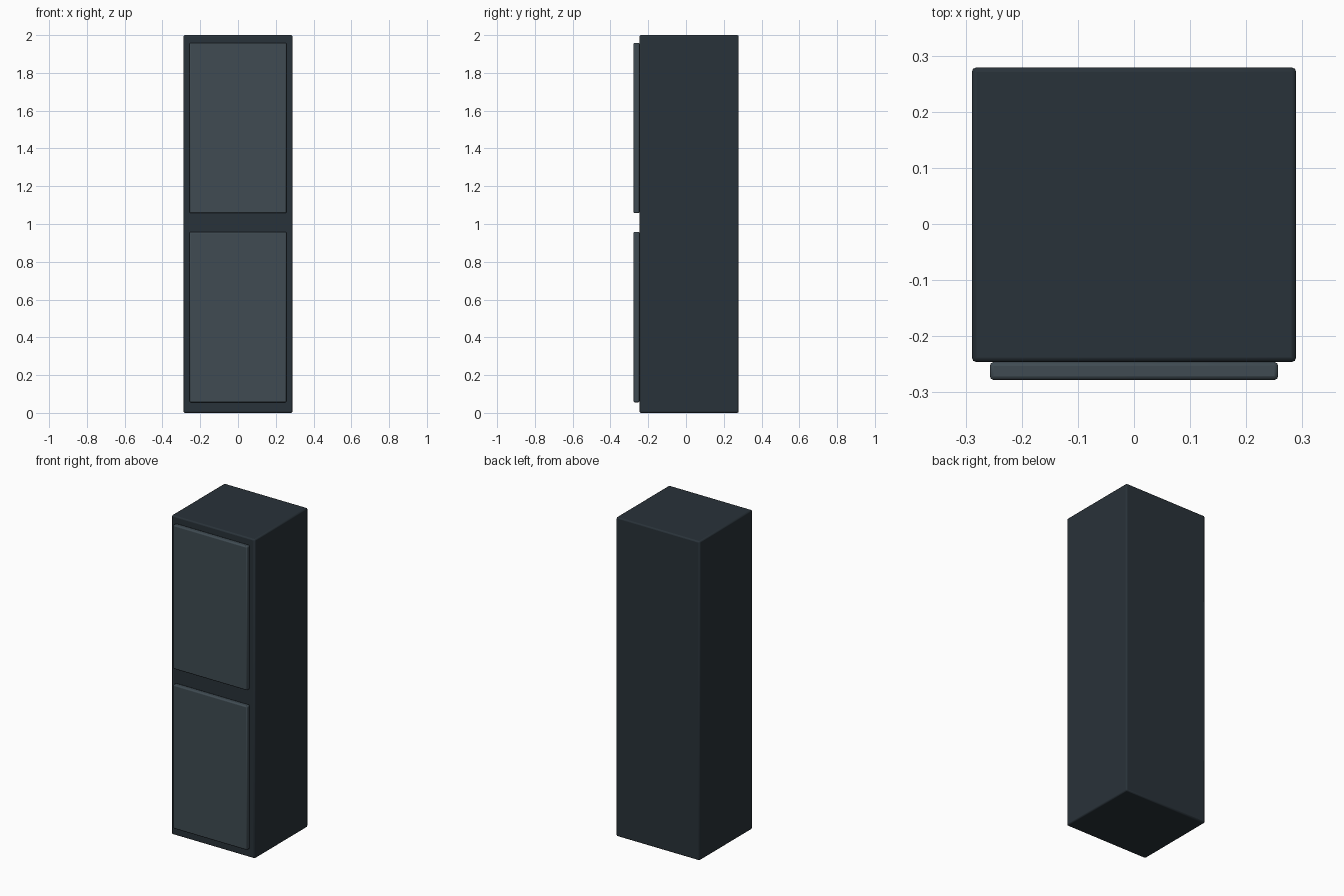
import bpy

if "Cube" in bpy.data.objects:
    bpy.data.objects.remove(bpy.data.objects["Cube"])


def material(name, color):
    mat = bpy.data.materials.new(name)
    mat.diffuse_color = color
    mat.use_nodes = True
    mat.node_tree.nodes["Principled BSDF"].inputs["Base Color"].default_value = mat.diffuse_color
    return mat


def box(name, lo, hi, bevel, mat):
    """Rounded-edge box spanning two corners."""
    center = [(a + b) / 2 for a, b in zip(lo, hi)]
    bpy.ops.mesh.primitive_cube_add(size=1, location=center)
    obj = bpy.context.object
    obj.name = name
    obj.scale = [b - a for a, b in zip(lo, hi)]
    bpy.ops.object.transform_apply(location=False, rotation=False, scale=True)
    mod = obj.modifiers.new("edge_rounding", 'BEVEL')
    mod.width = bevel
    mod.segments = 2
    obj.data.materials.append(mat)
    bpy.ops.object.shade_smooth_by_angle()
    return obj


body_mat = material("dark_steel", (0.022, 0.032, 0.041, 1))
door_mat = material("door_steel", (0.05, 0.07, 0.084, 1))

# Cabinet body
box("locker_body", (-0.289, -0.246, 0), (0.289, 0.279, 2), 0.008, body_mat)

# Lower and upper door panels on the front face
for name, z in (("lower_door", 0.056), ("upper_door", 1.057)):
    box(name, (-0.257, -0.278, z), (0.257, -0.246, z + 0.902), 0.007, door_mat)
